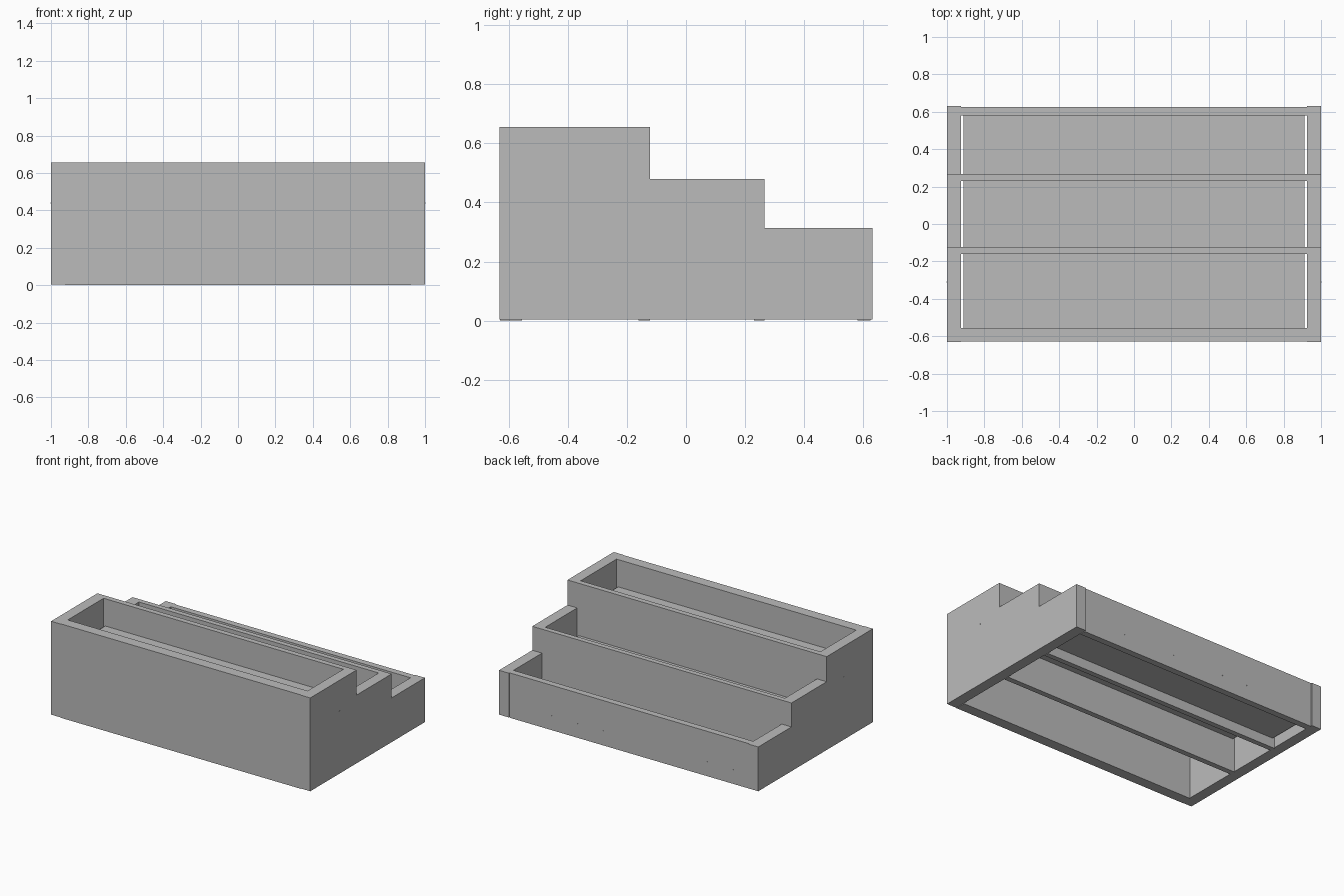
import bpy, bmesh, math
from mathutils import Matrix

cube = bpy.data.objects.get("Cube")
if cube:
    bpy.data.objects.remove(cube, do_unlink=True)

grey = bpy.data.materials.new("plain_grey")
grey.use_nodes = True
tone = (0.5, 0.5, 0.5, 1)
grey.diffuse_color = tone
grey.node_tree.nodes["Principled BSDF"].inputs["Base Color"].default_value = tone


def finish(name, bm):
    bmesh.ops.recalc_face_normals(bm, faces=bm.faces)
    mesh = bpy.data.meshes.new(name)
    bm.to_mesh(mesh)
    bm.free()
    mesh.materials.append(grey)
    obj = bpy.data.objects.new(name, mesh)
    bpy.context.collection.objects.link(obj)
    return obj


def board(name, half_width, y0, y1, z0, z1):
    """Box centred on x, given by its half width and its y and z limits."""
    bm = bmesh.new()
    bmesh.ops.create_cube(bm, size=1)
    for v in bm.verts:
        v.co.x *= 2 * half_width
        v.co.y = y1 if v.co.y > 0 else y0
        v.co.z = z1 if v.co.z > 0 else z0
    return finish(name, bm)


def screw(name, x, y, z, axis):
    bm = bmesh.new()
    bmesh.ops.create_cone(bm, cap_ends=True, segments=8, radius1=0.003,
                          radius2=0.003, depth=0.003)
    bm.transform(Matrix.Translation((x, y, z)) @ Matrix.Rotation(math.pi / 2, 4, axis))
    return finish(name, bm)


INNER = 0.925
DEPTH = 0.632
HIGH, MID, LOW = 0.655, 0.48, 0.313
STEP_A, STEP_B = -0.122, 0.266

# Stepped side panels
profile = [(-DEPTH, 0.004), (DEPTH, 0.004), (DEPTH, LOW), (STEP_B, LOW),
           (STEP_B, MID), (STEP_A, MID), (STEP_A, HIGH), (-DEPTH, HIGH)]
for side, label in ((1, "left"), (-1, "right")):
    bm = bmesh.new()
    face = bm.faces.new([bm.verts.new((side * INNER, y, z)) for y, z in profile])
    grown = bmesh.ops.extrude_face_region(bm, geom=[face])["geom"]
    verts = [g for g in grown if isinstance(g, bmesh.types.BMVert)]
    bmesh.ops.translate(bm, verts=verts, vec=(side * (1 - INNER), 0, 0))
    finish(label + "_side_panel", bm)
    screw(label + "_side_screw", side, -0.31, 0.44, 'Y')

# Long walls between the sides
board("front_wall", INNER, -0.629, -0.555, 0, HIGH)
board("high_divider", INNER, -0.16, STEP_A, 0, HIGH)
board("low_divider", INNER, 0.23, STEP_B, 0, MID)
board("back_wall", INNER, 0.58, 0.625, 0, LOW)

# Raised tray floors, with a drainage slit at each end
trays = [("high", -0.555, -0.16, HIGH), ("middle", STEP_A, 0.23, MID),
         ("low", STEP_B, 0.58, LOW)]
for label, y0, y1, top in trays:
    board(label + "_tray_floor", 0.912, y0, y1, top - 0.245, top - 0.19)

# Row of tiny screws along the back
for i in range(9):
    screw("back_screw", -0.8 + 0.2 * i, 0.625, 0.1, 'X')
